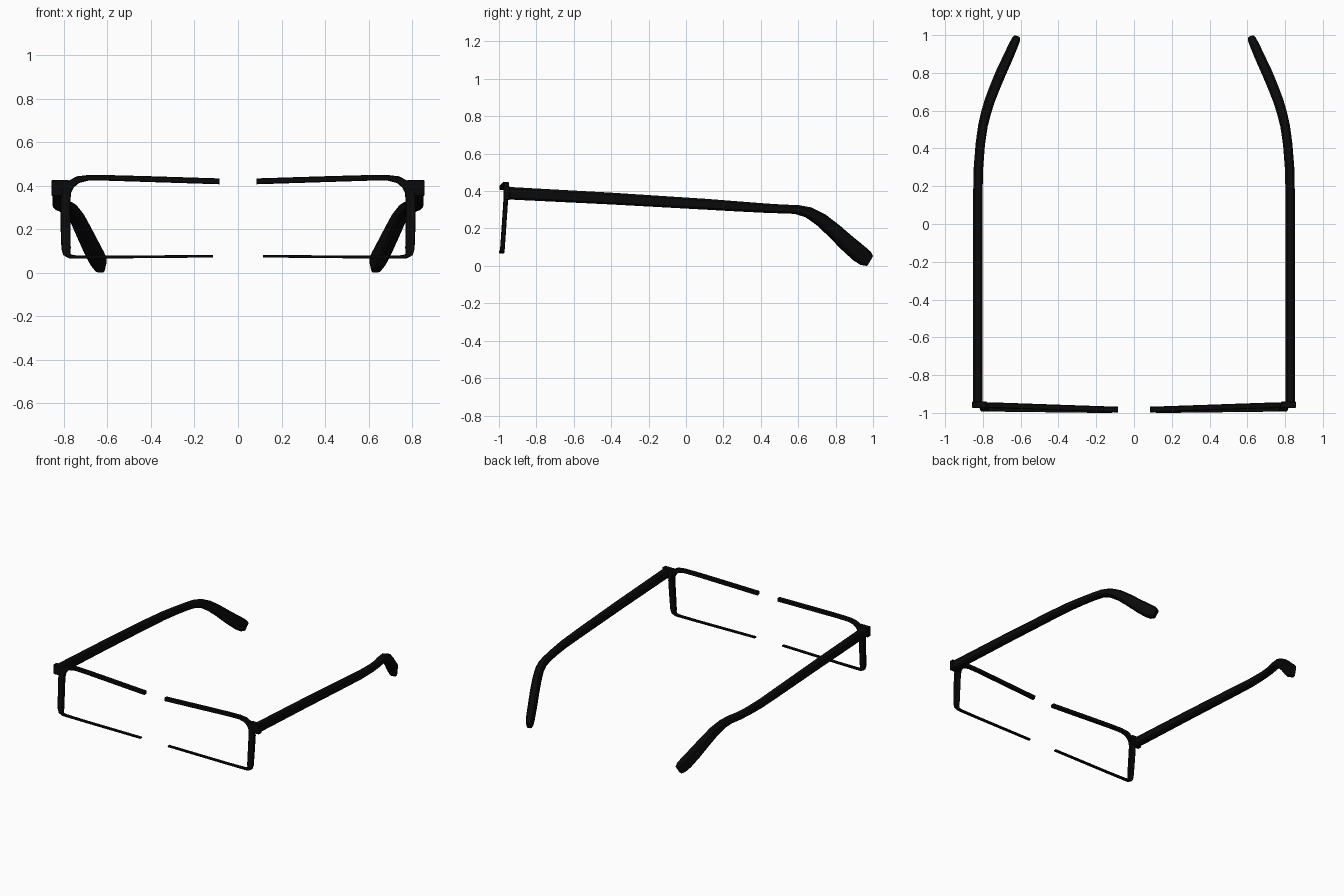
import bpy, bmesh
from mathutils import Vector

if "Cube" in bpy.data.objects:
    bpy.data.objects.remove(bpy.data.objects["Cube"])

black = bpy.data.materials.new("black_frame")
black.diffuse_color = (0.003, 0.003, 0.003, 1)
black.use_nodes = True
black.node_tree.nodes["Principled BSDF"].inputs["Base Color"].default_value = black.diffuse_color


def finish(name, bm):
    bmesh.ops.recalc_face_normals(bm, faces=bm.faces)
    me = bpy.data.meshes.new(name)
    bm.to_mesh(me)
    bm.free()
    me.materials.append(black)
    ob = bpy.data.objects.new(name, me)
    bpy.context.collection.objects.link(ob)
    bpy.ops.object.select_all(action='DESELECT')
    ob.select_set(True)
    bpy.context.view_layer.objects.active = ob
    bpy.ops.object.shade_smooth_by_angle(angle=0.7)
    ob.modifiers.new("mirror", 'MIRROR').use_mirror_merge = False


def loft(name, stations, side_axis, corner=0.3):
    """Sweep a chamfered rectangle; station = x, y, z, width, height.
    side_axis gives the width direction from the path tangent."""
    bm = bmesh.new()
    pts = [Vector(s[:3]) for s in stations]
    rings = []
    for i, s in enumerate(stations):
        a, b = pts[max(i - 1, 0)], pts[min(i + 1, len(pts) - 1)]
        t = (b - a).normalized()
        u = side_axis(t)
        v = t.cross(u).normalized()
        w, h = s[3] / 2, s[4] / 2
        c = min(w, h) * corner
        profile = [(w, h - c), (w - c, h), (c - w, h), (-w, h - c),
                   (-w, c - h), (c - w, -h), (w - c, -h), (w, c - h)]
        rings.append([bm.verts.new(pts[i] + u * p + v * q) for p, q in profile])
    for r, s in zip(rings, rings[1:]):
        for k in range(8):
            bm.faces.new((r[k], r[(k + 1) % 8], s[(k + 1) % 8], s[k]))
    bm.faces.new(rings[0])
    bm.faces.new(rings[-1])
    finish(name, bm)


# Half rim: brow bar, outer upright and thin lower wire (x, z, depth, thickness)
rim = [(.085, .420, .030, .027), (.40, .430, .030, .027), (.60, .436, .030, .026),
       (.69, .436, .030, .026), (.735, .428, .030, .032), (.768, .407, .029, .040),
       (.789, .375, .027, .046), (.794, .33, .025, .048), (.792, .20, .025, .046),
       (.790, .11, .025, .043), (.787, .089, .024, .036), (.772, .075, .022, .020),
       (.745, .0725, .020, .015), (.60, .072, .020, .013), (.115, .076, .020, .012)]
loft("rim", [(x, -.958 - .024 * (.8 - x) / .71 - .024 * (.43 - z) / .35
              * (.3 + .7 * x / .8), z, d, t) for x, z, d, t in rim],
     lambda t: Vector((0, 1, 0)))

# Temple arm with drooping, inward-turned ear tip (x, y, z, width, height)
loft("temple", [(.828, -.955, .389, .050, .067), (.828, -.40, .360, .050, .063),
                (.827, .10, .330, .050, .058), (.825, .28, .318, .050, .054),
                (.814, .42, .309, .050, .050), (.800, .52, .304, .051, .047),
                (.783, .59, .302, .053, .048), (.763, .655, .286, .054, .057),
                (.738, .72, .248, .055, .068), (.709, .79, .189, .056, .077),
                (.677, .86, .123, .054, .086), (.648, .925, .067, .050, .092),
                (.632, .960, .041, .045, .086), (.624, .980, .028, .034, .064)],
     lambda t: Vector((t.y, -t.x, 0)).normalized(), 0.4)

# Hinge block joining rim and temple
bm = bmesh.new()
bmesh.ops.create_cube(bm, size=1)
for v in bm.verts:
    v.co = Vector((.817 + v.co.x * .080, -.958 + v.co.y * .034, .389 + v.co.z * .073))
bmesh.ops.bevel(bm, geom=bm.edges[:], offset=.003, segments=1, affect='EDGES')
finish("hinge_block", bm)
